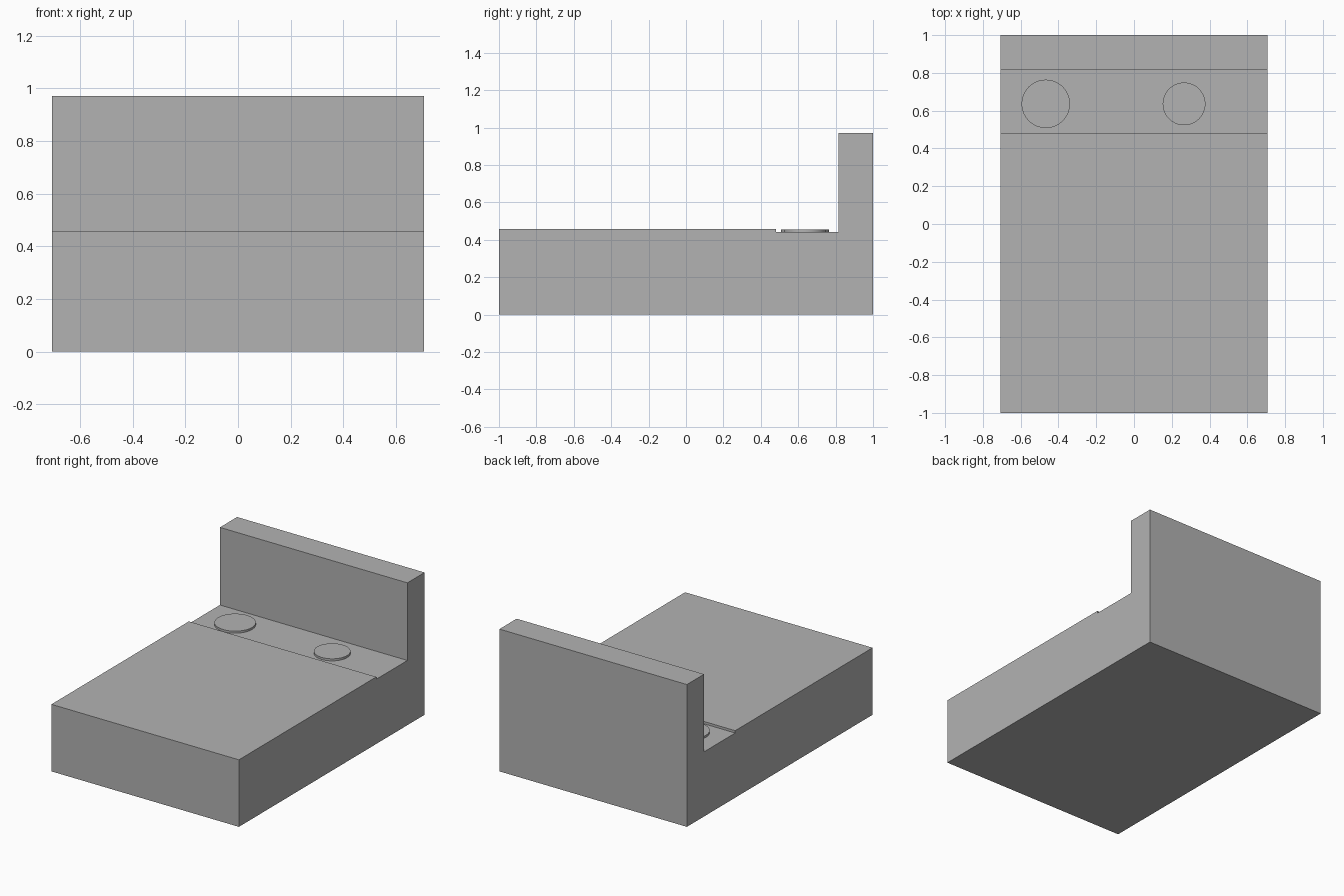
import bpy
import bmesh

cube = bpy.data.objects.get("Cube")
if cube:
    bpy.data.objects.remove(cube, do_unlink=True)

GREY = (0.448, 0.448, 0.448, 1.0)
grey = bpy.data.materials.new("plain grey")
grey.use_nodes = True
grey.diffuse_color = GREY
grey.node_tree.nodes["Principled BSDF"].inputs["Base Color"].default_value = GREY

HALF_WIDTH = 0.707
DECK_Z, RECESS_Z, TOP_Z = 0.457, 0.441, 0.97


def add_object(name, bm):
    bmesh.ops.recalc_face_normals(bm, faces=bm.faces)
    mesh = bpy.data.meshes.new(name)
    bm.to_mesh(mesh)
    bm.free()
    mesh.materials.append(grey)
    obj = bpy.data.objects.new(name, mesh)
    bpy.context.collection.objects.link(obj)
    return obj


# Bed base with shallow recess and headboard: one side profile swept across x
profile = [(-1, 0), (1, 0), (1, TOP_Z), (0.815, TOP_Z), (0.815, RECESS_Z),
           (0.48, RECESS_Z), (0.48, DECK_Z), (-1, DECK_Z)]
bm = bmesh.new()
side = bm.faces.new([bm.verts.new((-HALF_WIDTH, y, z)) for y, z in profile])
swept = bmesh.ops.extrude_face_region(bm, geom=[side], use_keep_orig=True)
bmesh.ops.translate(bm, vec=(2 * HALF_WIDTH, 0, 0),
                    verts=[g for g in swept["geom"] if isinstance(g, bmesh.types.BMVert)])
add_object("bed_with_headboard", bm)


# Round flat pillows lying in the recess
def add_pillow(name, x, radius):
    bm = bmesh.new()
    height = 0.455 - RECESS_Z
    bmesh.ops.create_cone(bm, cap_ends=True, segments=64, radius1=radius,
                          radius2=radius, depth=height)
    obj = add_object(name, bm)
    obj.location = (x, 0.636, RECESS_Z + height / 2)
    bpy.ops.object.select_all(action="DESELECT")
    obj.select_set(True)
    bpy.context.view_layer.objects.active = obj
    bpy.ops.object.shade_smooth_by_angle()


add_pillow("right_pillow", -0.467, 0.128)
add_pillow("left_pillow", 0.265, 0.113)
